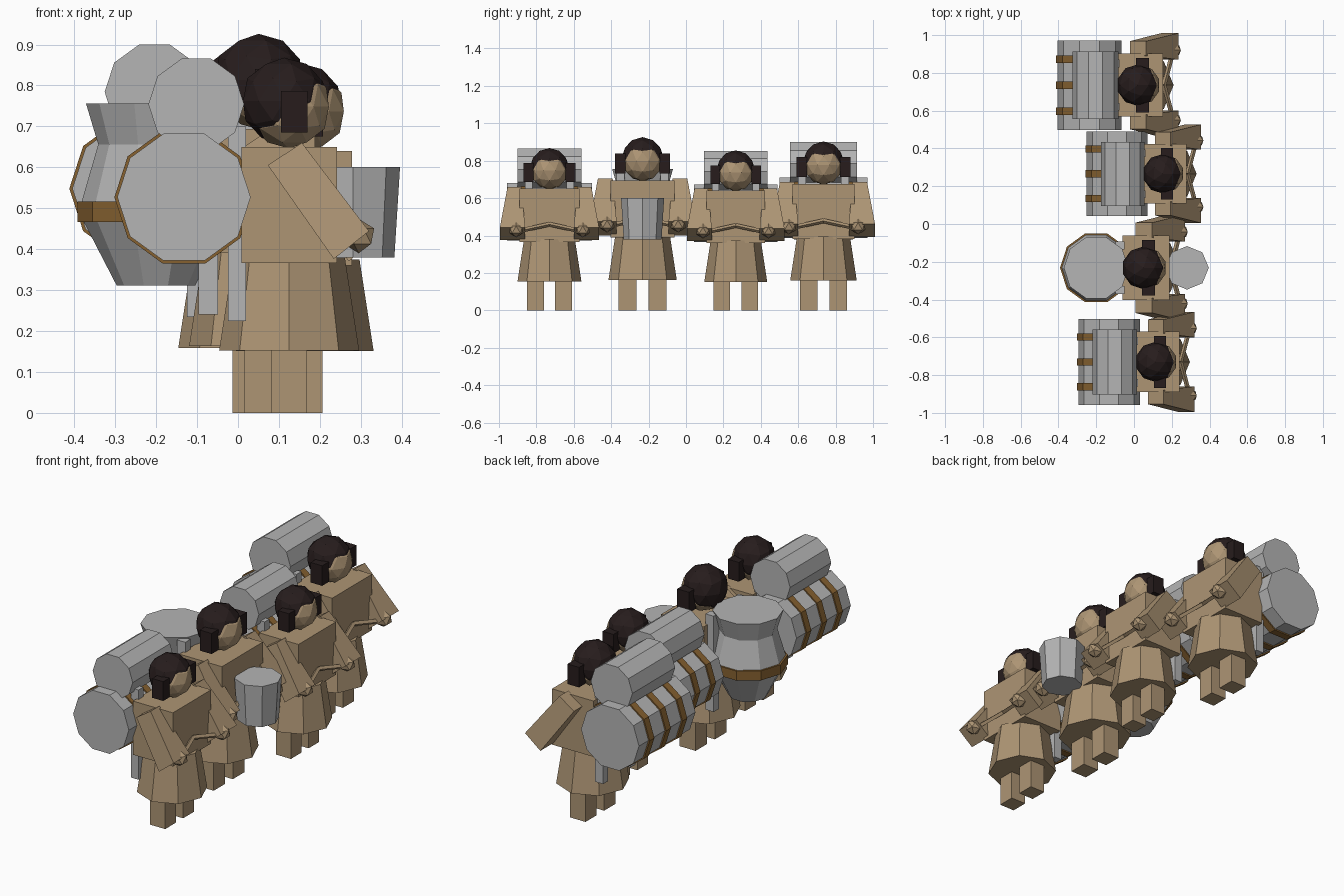
import bpy, bmesh, math
from mathutils import Vector, Matrix

if "Cube" in bpy.data.objects:
    bpy.data.objects.remove(bpy.data.objects["Cube"])


def material(name, rgb):
    m = bpy.data.materials.new(name)
    m.diffuse_color = (*rgb, 1)
    m.use_nodes = True
    m.node_tree.nodes["Principled BSDF"].inputs["Base Color"].default_value = m.diffuse_color
    return m


TAN = material("tan_cloth_and_skin", (0.42, 0.30, 0.175))
GREY = material("light_grey", (0.46, 0.46, 0.46))
HAIR = material("dark_hair", (0.020, 0.012, 0.012))
BROWN = material("brown_hoop", (0.24, 0.12, 0.03))

# placement of the figure being built: position and scale
place = Matrix.Identity(4)


def finish(name, bm, mat):
    bmesh.ops.recalc_face_normals(bm, faces=bm.faces)
    bm.transform(place)
    me = bpy.data.meshes.new(name)
    bm.to_mesh(me)
    bm.free()
    me.materials.append(mat)
    ob = bpy.data.objects.new(name, me)
    bpy.context.collection.objects.link(ob)
    return ob


def loft(name, rings, mat):
    """Skin equal-length rings of points and cap both ends."""
    bm = bmesh.new()
    vs = [[bm.verts.new(p) for p in r] for r in rings]
    n = len(vs[0])
    for a, b in zip(vs, vs[1:]):
        for i in range(n):
            j = (i + 1) % n
            bm.faces.new((a[i], a[j], b[j], b[i]))
    bm.faces.new(vs[0][::-1])
    bm.faces.new(vs[-1])
    return finish(name, bm, mat)


def box(name, x, y, z, mat):
    ring = lambda h: [(x[0], y[0], h), (x[1], y[0], h), (x[1], y[1], h), (x[0], y[1], h)]
    return loft(name, [ring(z[0]), ring(z[1])], mat)


def turned(name, centre, profile, sides, mat, axis="z"):
    """Polygonal solid from (radius, position along axis) pairs."""
    rings = []
    for r, h in profile:
        ring = []
        for i in range(sides):
            a = 2 * math.pi * i / sides
            u, v = r * math.cos(a), r * math.sin(a)
            off = (u, v, h) if axis == "z" else (u, h, v)
            ring.append(Vector(centre) + Vector(off))
        rings.append(ring)
    return loft(name, rings, mat)


def ball(name, centre, r, sub, mat):
    bm = bmesh.new()
    bmesh.ops.create_icosphere(bm, subdivisions=sub, radius=r,
                               matrix=Matrix.Translation(centre))
    return finish(name, bm, mat)


def rod(name, a, b, r, mat):
    a, b = Vector(a), Vector(b)
    rot = (b - a).to_track_quat("Z", "Y").to_matrix()
    ends = [[p + rot @ Vector((r * cx, r * cy, 0))
             for cx, cy in ((1, 0), (0, 1), (-1, 0), (0, -1))] for p in (a, b)]
    return loft(name, ends, mat)


def figure():
    # robe
    turned("robe_skirt", (0, 0, 0), [(0.171, 0.153), (0.136, 0.38)], 8, TAN)
    box("robe_torso", (-0.117, 0.117), (-0.16, 0.16), (0.366, 0.65), TAN)
    # head, hair cap
    ball("head", (0, 0, 0.748), 0.102, 2, TAN)
    ball("hair_cap", (-0.012, 0, 0.762), 0.106, 2, HAIR)
    for s in (-1, 1):
        box("hair_side", (-0.02, 0.045), sorted((s * 0.085, s * 0.138)), (0.685, 0.787), HAIR)
        box("leg", (-0.044, 0.044), sorted((s * 0.03, s * 0.12)), (0, 0.2), TAN)
        # flared sleeve reaching forward and down
        top = [(-0.052, 0.605), (0.031, 0.66)]
        low = [(0.109, 0.376), (0.195, 0.444)]
        rings = []
        for (p, q), y0, y1 in ((top, 0.15, 0.224), (low, 0.13, 0.265)):
            rings.append([(p[0], s * y0, p[1]), (q[0], s * y0, q[1]),
                          (q[0], s * y1, q[1]), (p[0], s * y1, p[1])])
        loft("sleeve", rings, TAN)
        ball("hand", (0.17, s * 0.178, 0.432), 0.042, 1, TAN)
        rod("belt_cord", (0.165, s * 0.16, 0.425), (0.122, 0, 0.46), 0.012, TAN)
        # carrying frame on the back
        box("frame_post", (-0.15, -0.105), sorted((s * 0.09, s * 0.13)), (0.225, 0.70), GREY)


def barrel_pack():
    c = (-0.257, 0, 0.527)
    turned("barrel", c, [(0.163, -0.227), (0.163, 0.227)], 10, GREY, "y")
    for y in (-0.132, 0, 0.132):
        turned("barrel_hoop", c, [(0.17, y - 0.019), (0.17, y + 0.019)], 10, BROWN, "y")
    turned("bedroll", (-0.227, 0, 0.754), [(0.117, -0.172), (0.117, 0.172)], 10, GREY, "y")


def jar_and_bucket():
    c = (-0.247, 0, 0)
    turned("jar", c, [(0.09, 0.292), (0.165, 0.437), (0.17, 0.484),
                      (0.132, 0.615), (0.16, 0.708)], 10, GREY)
    turned("jar_hoop", c, [(0.179, 0.437), (0.179, 0.484)], 10, BROWN)
    turned("bucket", (0.204, 0, 0), [(0.095, 0.356), (0.108, 0.563)], 8, GREY)


# four figures in a row
row = [((0.125, -0.73), 1.0, barrel_pack), ((0.063, -0.232), 1.067, jar_and_bucket),
       ((0.163, 0.266), 0.985, barrel_pack), ((0.032, 0.735), 1.04, barrel_pack)]
for (x, y), s, load in row:
    place = Matrix.Translation((x, y, 0)) @ Matrix.Scale(s, 4)
    figure()
    load()
